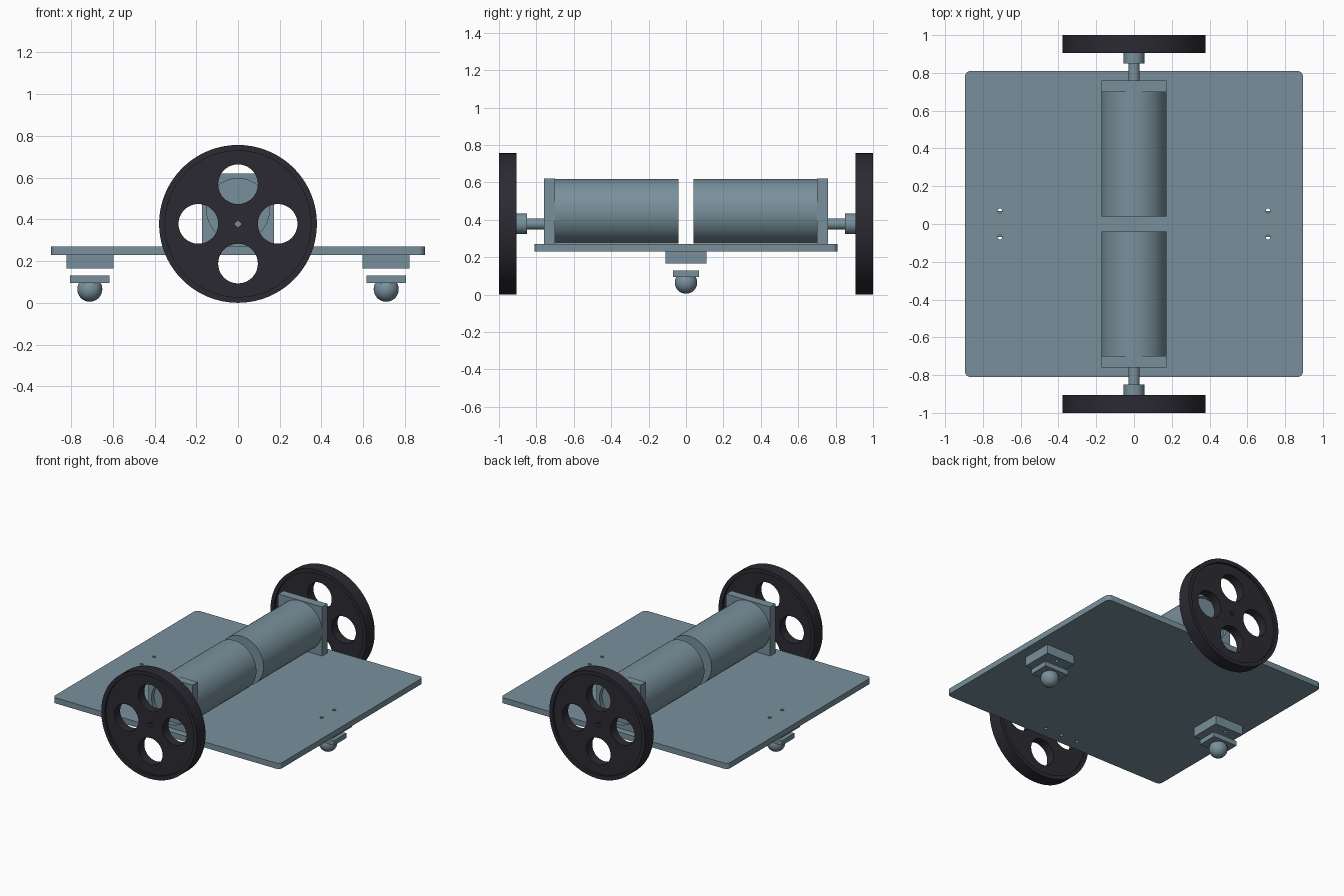
import bpy
import bmesh
from math import pi, cos, sin
from mathutils import Matrix, Vector

if "Cube" in bpy.data.objects:
    bpy.data.objects.remove(bpy.data.objects["Cube"])


def material(name, rgb):
    m = bpy.data.materials.new(name)
    m.use_nodes = True
    m.diffuse_color = (*rgb, 1)
    m.node_tree.nodes["Principled BSDF"].inputs["Base Color"].default_value = (*rgb, 1)
    return m


METAL = material("blue grey metal", (0.19, 0.28, 0.33))
RUBBER = material("near black rubber", (0.025, 0.023, 0.032))


def finish(name, bm, mat):
    bmesh.ops.recalc_face_normals(bm, faces=bm.faces)
    mesh = bpy.data.meshes.new(name)
    bm.to_mesh(mesh)
    bm.free()
    mesh.materials.append(mat)
    ob = bpy.data.objects.new(name, mesh)
    bpy.context.collection.objects.link(ob)
    return ob


def activate(ob):
    bpy.ops.object.select_all(action='DESELECT')
    ob.select_set(True)
    bpy.context.view_layer.objects.active = ob


def smooth(ob):
    activate(ob)
    bpy.ops.object.shade_smooth_by_angle(angle=pi / 6)


def box(name, center, size, mat=METAL):
    bm = bmesh.new()
    bmesh.ops.create_cube(bm, size=1, matrix=Matrix.Translation(center) @ Matrix.Diagonal((*size, 1)))
    return finish(name, bm, mat)


def cylinder(name, center, radius, depth, axis='Y', sides=64, mat=METAL):
    turn = Matrix.Rotation(pi / 2, 4, 'X') if axis == 'Y' else Matrix()
    bm = bmesh.new()
    bmesh.ops.create_cone(bm, cap_ends=True, segments=sides, radius1=radius, radius2=radius,
                          depth=depth, matrix=Matrix.Translation(center) @ turn)
    return finish(name, bm, mat)


def cut(ob, cutters):
    """Subtract each cutter from the part, then remove the cutter."""
    for c in cutters:
        c.hide_render = True
        activate(ob)
        mod = ob.modifiers.new("cut", 'BOOLEAN')
        mod.operation = 'DIFFERENCE'
        mod.solver = 'EXACT'
        mod.object = c
        bpy.ops.object.modifier_apply(modifier=mod.name)
        bpy.data.objects.remove(c)


AXLE_Z = 0.378
MOTOR_Z = 0.445
CASTER_X = 0.71

# Base plate with rounded corners and screw holes
bm = bmesh.new()
bmesh.ops.create_cube(bm, size=1, matrix=Matrix.Translation((0, 0, 0.25)) @ Matrix.Diagonal((1.79, 1.62, 0.04, 1)))
corners = [e for e in bm.edges if abs(e.verts[0].co.z - e.verts[1].co.z) > 0.01]
bmesh.ops.bevel(bm, geom=corners, offset=0.03, segments=6, profile=0.5, affect='EDGES')
plate = finish("base_plate", bm, METAL)
spots = [(x, y) for x in (-CASTER_X, CASTER_X) for y in (-0.07, 0.07)]
spots += [(x, y) for x in (-0.13, 0, 0.13) for y in (-0.73, 0.73)]
cut(plate, [cylinder("hole", (x, y, 0.25), 0.012, 0.1, 'Z', 12) for x, y in spots])
smooth(plate)

for side, label in ((-1, "front"), (1, "back")):
    # Motor body
    smooth(cylinder(label + "_motor", (0, side * 0.37, MOTOR_Z), 0.173, 0.66))

    # Motor bracket with a round recess on its outer face
    bracket = box(label + "_motor_bracket", (0, side * 0.73, MOTOR_Z), (0.346, 0.06, 0.35))
    cut(bracket, [cylinder("recess", (0, side * 0.76, MOTOR_Z), 0.15, 0.06)])
    smooth(bracket)

    # Drive shaft and wheel hub
    smooth(cylinder(label + "_shaft", (0, side * 0.79, AXLE_Z), 0.03, 0.14, sides=24))
    smooth(cylinder(label + "_hub", (0, side * 0.886, AXLE_Z), 0.055, 0.072, sides=32))

    # Wheel: turned profile with a raised rim, cut by four round holes
    profile = [(0, 0.92), (0.35, 0.92), (0.35, 0.905), (0.378, 0.905),
               (0.378, 1.0), (0.35, 1.0), (0.35, 0.985), (0, 0.985)]
    bm = bmesh.new()
    verts = [bm.verts.new((r, side * y, AXLE_Z)) for r, y in profile]
    edges = [bm.edges.new(pair) for pair in zip(verts, verts[1:])]
    bmesh.ops.spin(bm, geom=verts + edges, cent=(0, 0, AXLE_Z), axis=(0, 1, 0),
                   angle=2 * pi, steps=80, use_merge=True)
    bmesh.ops.remove_doubles(bm, verts=bm.verts, dist=0.0001)
    wheel = finish(label + "_wheel", bm, RUBBER)
    holes = [cylinder("hole", (0.19 * cos(a), side * 0.95, AXLE_Z + 0.19 * sin(a)), 0.095, 0.3, sides=48)
             for a in (0, pi / 2, pi, 3 * pi / 2)]
    holes.append(cylinder("hole", (0, side * 0.95, AXLE_Z), 0.018, 0.3, sides=4))
    cut(wheel, holes)
    smooth(wheel)

for side, label in ((-1, "right"), (1, "left")):
    x = side * CASTER_X
    # Stacked spacer blocks, drilled for the caster screws
    for part, z, height in (("upper", 0.2175, 0.025), ("lower", 0.185, 0.04)):
        spacer = box(f"{label}_{part}_spacer", (x, 0, z), (0.225, 0.22, height))
        cut(spacer, [cylinder("hole", (x, y, z), 0.012, 0.1, 'Z', 12) for y in (-0.07, 0.07)])

    # Caster flange and ball
    box(label + "_caster_flange", (x, 0, 0.1125), (0.19, 0.14, 0.035))
    bm = bmesh.new()
    bmesh.ops.create_uvsphere(bm, u_segments=32, v_segments=16, radius=0.06,
                              matrix=Matrix.Translation((x, 0, 0.065)))
    smooth(finish(label + "_caster_ball", bm, METAL))
